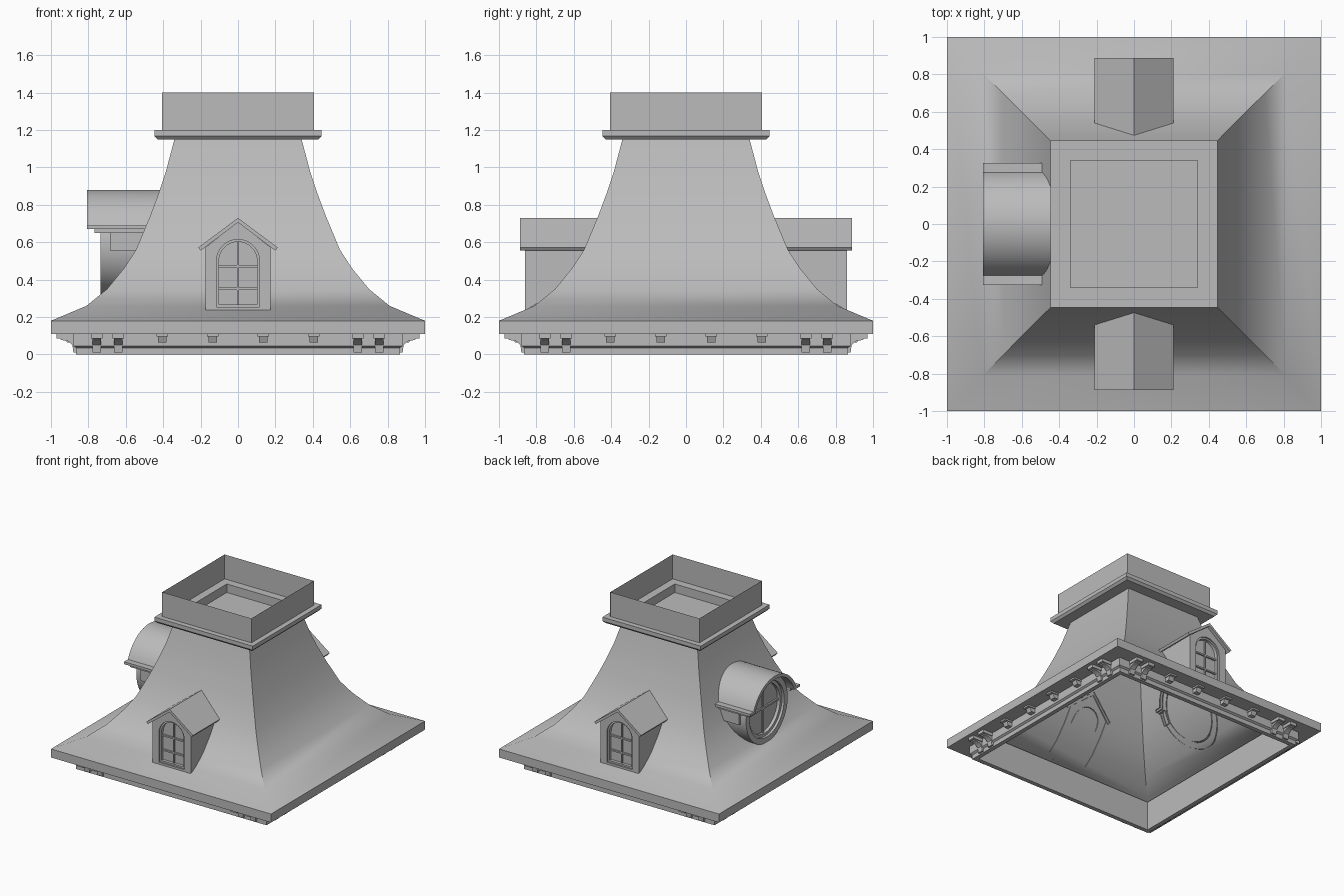
import bpy, bmesh, math

if "Cube" in bpy.data.objects:
    bpy.data.objects.remove(bpy.data.objects["Cube"])

grey = bpy.data.materials.new("plain_grey")
grey.use_nodes = True
grey.diffuse_color = (0.5, 0.5, 0.5, 1)
grey.node_tree.nodes["Principled BSDF"].inputs["Base Color"].default_value = (0.5, 0.5, 0.5, 1)

# Curved slope of the main roof: half width, height
SLOPE = [(1, .18), (.81, .26), (.7, .35), (.61, .46), (.545, .56),
         (.47, .74), (.425, .86), (.385, .98), (.34, 1.15)]


def half(z):
    """Half width of the main roof at height z."""
    for (w0, z0), (w1, z1) in zip(SLOPE, SLOPE[1:]):
        if z <= z1:
            return w0 + (w1 - w0) * (z - z0) / (z1 - z0)
    return SLOPE[-1][0]


def buried(z):
    return half(z) - .008


def finish(name, bm, turn=0, recalc=True):
    if recalc:
        bmesh.ops.recalc_face_normals(bm, faces=bm.faces)
    mesh = bpy.data.meshes.new(name)
    bm.to_mesh(mesh)
    bm.free()
    ob = bpy.data.objects.new(name, mesh)
    bpy.context.collection.objects.link(ob)
    mesh.materials.append(grey)
    ob.rotation_euler.z = math.radians(turn)
    bpy.ops.object.select_all(action='DESELECT')
    ob.select_set(True)
    bpy.context.view_layer.objects.active = ob
    bpy.ops.object.shade_smooth_by_angle(angle=math.radians(35))
    return ob


def square_loft(name, profile, cap=False):
    bm = bmesh.new()
    rings = [[bm.verts.new((sx * w, sy * w, z)) for sx, sy in
              ((-1, -1), (1, -1), (1, 1), (-1, 1))] for w, z in profile]
    for a, b in zip(rings, rings[1:]):
        for i in range(4):
            j = (i + 1) % 4
            bm.faces.new((a[i], a[j], b[j], b[i]))
    if cap:
        bm.faces.new(rings[-1])
    return finish(name, bm, recalc=False)


def densify(points, n=6):
    """Split every edge so that sides can follow the curved roof."""
    out = []
    for (x0, z0), (x1, z1) in zip(points, points[1:] + points[:1]):
        out += [(x0 + (x1 - x0) * k / n, z0 + (z1 - z0) * k / n) for k in range(n)]
    return out


def arc(r, cz, a0, a1, n):
    return [(r * math.cos(math.radians(a0 + (a1 - a0) * k / n)),
             cz + r * math.sin(math.radians(a0 + (a1 - a0) * k / n))) for k in range(n + 1)]


def prism(name, outline, front, back, hole=None, turn=0):
    """Outline (x, z) pulled from depth front to back(z), with an optional through hole."""
    bm = bmesh.new()
    edges = []
    for loop in [outline] + ([hole] if hole else []):
        a = [bm.verts.new((x, -front, z)) for x, z in loop]
        b = [bm.verts.new((x, -min(front, back(z)), z)) for x, z in loop]
        for i in range(len(a)):
            j = (i + 1) % len(a)
            f = bm.faces.new((a[i], a[j], b[j], b[i]))
            f.normal_update()
            edges.append(bm.edges.get((a[i], a[j])))
    bmesh.ops.triangle_fill(bm, use_beauty=True, edges=edges, normal=(0, -1, 0))
    return finish(name, bm, turn)


def plate(name, outline, depth, turn):
    bm = bmesh.new()
    bm.faces.new([bm.verts.new((x, -depth, z)) for x, z in outline])
    return finish(name, bm, turn, recalc=False)


def rect(x0, x1, z0, z1):
    return [(x0, z0), (x1, z0), (x1, z1), (x0, z1)]


# Main roof: base frame, brim, curved slope, collar and sunken top
square_loft("main_roof",
            [(.83, .24), (.83, 0), (.865, 0), (.865, .035), (.88, .045), (.88, .11), (1, .11)]
            + SLOPE + [(.43, 1.15), (.447, 1.168), (.447, 1.2), (.34, 1.2), (.34, 1.13)], cap=True)
square_loft("parapet", [(.405, 1.2), (.405, 1.4)])


# Brackets under the brim
def bracket(bm, x, width, profile, turn):
    c, s = math.cos(turn), math.sin(turn)
    rows = [[bm.verts.new((c * px + s * d, s * px - c * d, z)) for d, z in profile]
            for px in (x - width / 2, x + width / 2)]
    n = len(profile)
    for i in range(n):
        j = (i + 1) % n
        bm.faces.new((rows[0][i], rows[0][j], rows[1][j], rows[1][i]))
    bm.faces.new(rows[0])
    bm.faces.new(rows[1])


CAP = [(.86, .115), (.97, .115), (.97, .085), (.86, .085)]
STEM = [(.86, .09), (.955, .09), (.945, .078), (.905, .07), (.885, .05), (.88, .01), (.86, .01)]
SMALL_CAP = [(.87, .115), (.95, .115), (.95, .097), (.87, .097)]
SMALL_STEM = [(.87, .1), (.93, .1), (.915, .065), (.87, .065)]
bm = bmesh.new()
for k in range(4):
    turn = k * math.pi / 2
    for x in (-.755, -.64, .64, .755):
        bracket(bm, x, .06, CAP, turn)
        bracket(bm, x, .046, STEM, turn)
    for x in (-.405, -.135, .135, .405):
        bracket(bm, x, .06, SMALL_CAP, turn)
        bracket(bm, x, .046, SMALL_STEM, turn)
finish("brim_brackets", bm)

# Gabled dormers on the front and back


def arch(r, z0):
    return [(-r, z0), (r, z0)] + arc(r, .5, 0, 180, 16)


for side, turn in (("front", 0), ("back", 180)):
    gable = [(-.175, .235), (.175, .235), (.175, .572), (0, .708), (-.175, .572)]
    prism(side + "_dormer_wall", densify(gable), .862, buried, arch(.115, .255), turn)
    chevron = [(-.212, .572), (-.2, .555), (0, .706), (.2, .555), (.212, .572), (0, .73)]
    prism(side + "_dormer_roof", densify(chevron), .888, buried, None, turn)
    prism(side + "_window_frame", arch(.115, .255), .85, lambda z: .82, arch(.102, .268), turn)
    plate(side + "_window_pane", arch(.115, .255), .825, turn)
    for i, bar in enumerate((rect(-.006, .006, .26, .61), rect(-.105, .105, .345, .357),
                             rect(-.105, .105, .465, .477))):
        prism(side + "_window_bar_%d" % (i + 1), bar, .838, lambda z: .82, None, turn)

# Round dormer on the right side
CZ, TURN = .586, -90


def circle(r):
    return arc(r, CZ, 0, 360, 40)[:-1]


prism("round_dormer_drum", circle(.27), .735, buried, circle(.225), TURN)
prism("round_window_ring", circle(.23), .715, lambda z: .68, circle(.2), TURN)
plate("round_window_pane", circle(.23), .69, TURN)
for i, bar in enumerate((rect(-.008, .008, CZ - .2, CZ + .2),
                         rect(-.2, .2, CZ - .008, CZ + .008))):
    prism("round_window_bar_%d" % (i + 1), bar, .702, lambda z: .68, None, TURN)
hood = ([(.325, .67), (.325, .69)] + arc(.294, CZ, 20.7, 159.3, 28)
        + [(-.325, .69), (-.325, .67)] + arc(.268, CZ, 161.7, 18.3, 28))
prism("round_dormer_hood", hood, .808, buried, None, TURN)
for s, side in ((-1, "back"), (1, "front")):
    lo, hi = sorted((s * .258, s * .305))
    prism(side + "_hood_moulding", densify(rect(lo, hi, .65, .672)), .768, buried, None, TURN)
    lo, hi = sorted((s * .235, s * .29))
    ear = [(lo, .555), (hi, .555), (hi, .655), (lo, .655)]
    prism(side + "_hood_support", densify(ear), .685, buried, None, TURN)
